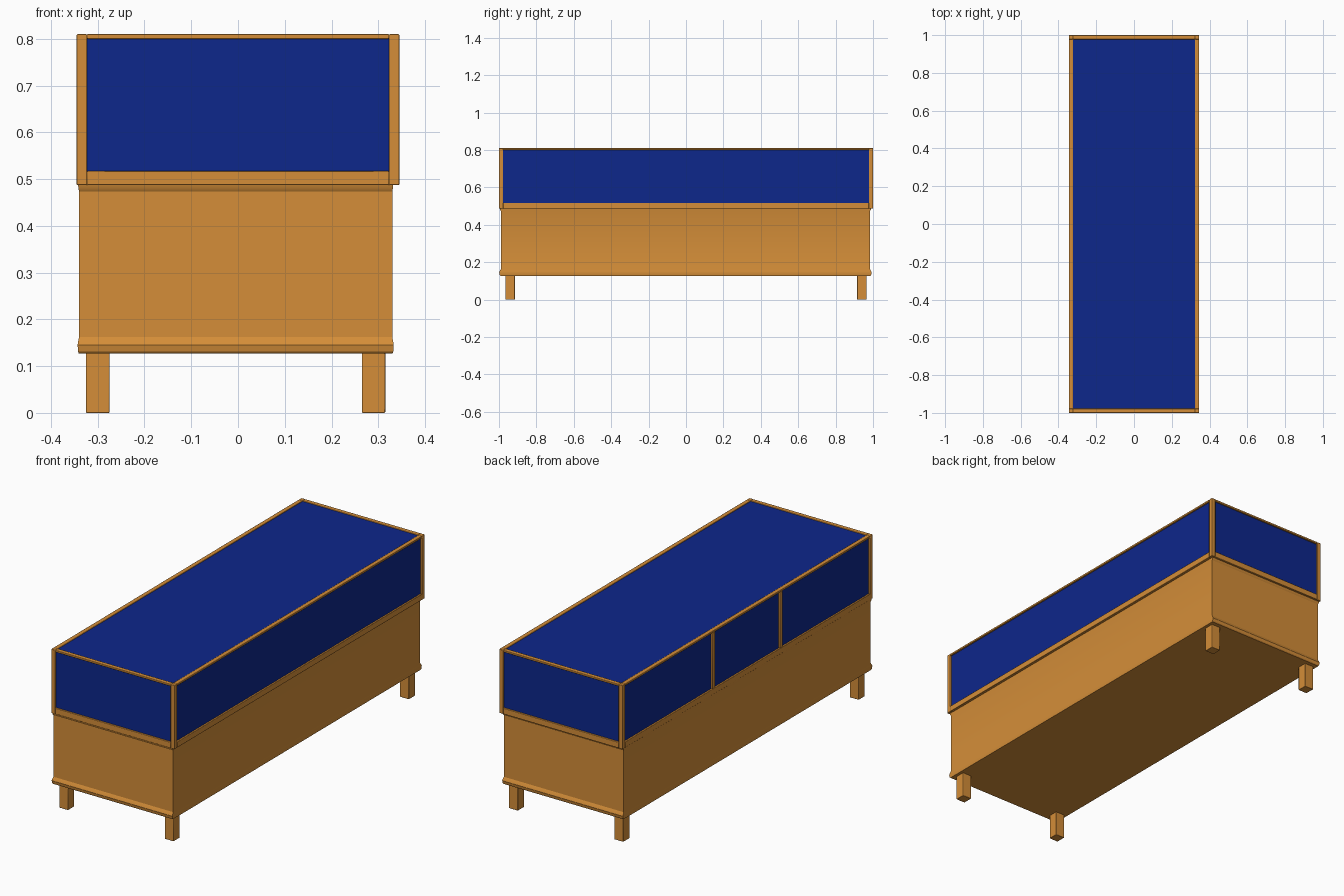
import bpy, bmesh
from mathutils import Vector

if "Cube" in bpy.data.objects:
    bpy.data.objects.remove(bpy.data.objects["Cube"])


def material(name, color):
    m = bpy.data.materials.new(name)
    m.diffuse_color = color
    m.use_nodes = True
    m.node_tree.nodes["Principled BSDF"].inputs["Base Color"].default_value = m.diffuse_color
    return m


wood = material("wood", (0.66, 0.27, 0.04, 1))
glass = material("blue_glass", (0.004, 0.02, 0.26, 1))


def finish(name, bm, mat, bevel=0.0):
    bmesh.ops.recalc_face_normals(bm, faces=bm.faces)
    me = bpy.data.meshes.new(name)
    bm.to_mesh(me)
    bm.free()
    me.materials.append(mat)
    ob = bpy.data.objects.new(name, me)
    bpy.context.collection.objects.link(ob)
    if bevel:
        mod = ob.modifiers.new("bevel", 'BEVEL')
        mod.width, mod.segments = bevel, 2
    bpy.ops.object.select_all(action='DESELECT')
    ob.select_set(True)
    bpy.context.view_layer.objects.active = ob
    bpy.ops.object.shade_smooth_by_angle()
    return ob


def box(name, lo, hi, mat=wood, bevel=0.002):
    lo, hi = Vector(lo), Vector(hi)
    bm = bmesh.new()
    bmesh.ops.create_cube(bm, size=1)
    bmesh.ops.scale(bm, vec=hi - lo, verts=bm.verts)
    bmesh.ops.translate(bm, vec=(lo + hi) / 2, verts=bm.verts)
    return finish(name, bm, mat, bevel)


# Cabinet body: stacked rectangles with a lip at the bottom and a slight flare on top
CX, CY, HX, HY = -0.005, -0.003, 0.335, 0.987
profile = [(0.127, 1.002), (0.131, 1.006), (0.145, 1.009), (0.152, 1.006),
           (0.162, 1.0), (0.474, 1.0), (0.48, 1.004), (0.489, 1.006)]
bm = bmesh.new()
rings = [[bm.verts.new((CX + sx * HX * s, CY + sy * HY * s, z))
          for sx, sy in ((-1, -1), (1, -1), (1, 1), (-1, 1))] for z, s in profile]
for a, b in zip(rings, rings[1:]):
    for i in range(4):
        j = (i + 1) % 4
        bm.faces.new((a[i], a[j], b[j], b[i]))
bm.faces.new(rings[0])
bm.faces.new(rings[-1])
finish("cabinet_body", bm, wood)

# Legs
for x in (-0.30, 0.29):
    for y in (-0.94, 0.94):
        box("leg", (x - 0.025, y - 0.025, 0), (x + 0.025, y + 0.025, 0.135))

# Display case frame: outer half sizes, bar width, heights
X, Y, W = 0.345, 1.0, 0.022
Z0, Z1, Z2, Z3 = 0.487, 0.517, 0.80, 0.81
XI, YI = X - W, Y - W
for sx in (-1, 1):
    for sy in (-1, 1):
        xs, ys = sorted((sx * X, sx * XI)), sorted((sy * Y, sy * YI))
        box("corner_post", (xs[0], ys[0], Z0), (xs[1], ys[1], Z3))

for s in (-1, 1):
    xs, ys = sorted((s * X, s * XI)), sorted((s * Y, s * YI))
    for part, lo, hi in (("bottom_rail", Z0, Z1), ("top_rail", Z2, Z3)):
        box("side_" + part, (xs[0], -YI, lo), (xs[1], YI, hi))
        box("end_" + part, (-XI, ys[0], lo), (XI, ys[1], hi))
    # Upright glass panes set into the frame
    gx, gy = s * (X - W / 2), s * (Y - W / 2)
    box("side_glass", (gx - 0.003, -YI, Z1 - 0.005), (gx + 0.003, YI, Z2 + 0.003), glass, 0)
    box("end_glass", (-XI, gy - 0.003, Z1 - 0.005), (XI, gy + 0.003, Z2 + 0.003), glass, 0)

# Dividers on the left side only
for y in (-0.27, 0.27):
    box("left_divider", (-X, y - W / 2, Z1), (-XI, y + W / 2, Z2))

# Top glass
box("top_glass", (-XI, -YI, Z2 + 0.001), (XI, YI, Z3 - 0.003), glass, 0)
